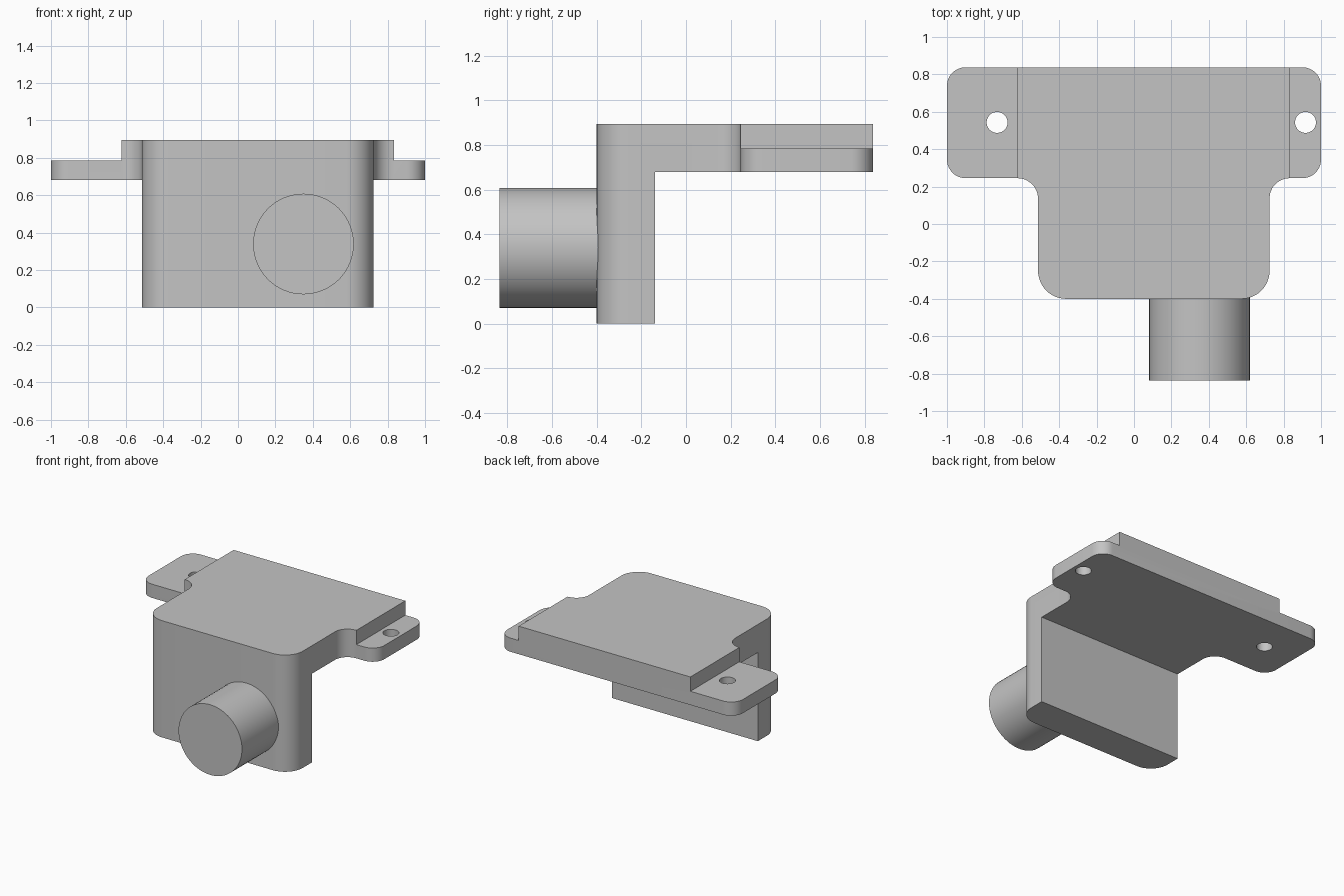
import bpy, bmesh, math
from mathutils import Vector

cube = bpy.data.objects.get("Cube")
if cube:
    bpy.data.objects.remove(cube, do_unlink=True)

GREY = (0.55, 0.55, 0.55, 1)
grey = bpy.data.materials.new("plain grey")
grey.use_nodes = True
grey.diffuse_color = GREY
grey.node_tree.nodes["Principled BSDF"].inputs["Base Color"].default_value = GREY


def rounded(corners, steps=12):
    """Outline with a tangent arc at each (x, y, radius) right-angle corner."""
    pts = []
    n = len(corners)
    for i, (x, y, r) in enumerate(corners):
        c = Vector((x, y))
        a = (Vector(corners[i - 1][:2]) - c).normalized()
        b = (Vector(corners[(i + 1) % n][:2]) - c).normalized()
        for k in range(steps + 1):
            t = k / steps * math.pi / 2
            pts.append(c + r * (a * (1 - math.sin(t)) + b * (1 - math.cos(t))))
    return pts


def prism(name, pts, z0, z1):
    bm = bmesh.new()
    face = bm.faces.new([bm.verts.new((p[0], p[1], z0)) for p in pts])
    top = bmesh.ops.extrude_face_region(bm, geom=[face])["geom"]
    bmesh.ops.translate(bm, vec=(0, 0, z1 - z0),
                        verts=[v for v in top if isinstance(v, bmesh.types.BMVert)])
    bmesh.ops.recalc_face_normals(bm, faces=bm.faces)
    mesh = bpy.data.meshes.new(name)
    bm.to_mesh(mesh)
    bm.free()
    mesh.materials.append(grey)
    ob = bpy.data.objects.new(name, mesh)
    bpy.context.collection.objects.link(ob)
    return ob


def box(name, x0, x1, y0, y1, z0, z1):
    return prism(name, [(x0, y0), (x1, y0), (x1, y1), (x0, y1)], z0, z1)


def disc(x, y, r, n):
    return [(x + r * math.cos(i * math.tau / n), y + r * math.sin(i * math.tau / n))
            for i in range(n)]


def smooth(ob):
    bpy.ops.object.select_all(action="DESELECT")
    ob.select_set(True)
    bpy.context.view_layer.objects.active = ob
    bpy.ops.object.shade_smooth_by_angle(angle=math.radians(30))


# T-shaped bracket: narrow front body flaring into two mounting ears
outline = rounded([(-0.513, -0.4, 0.15), (0.725, -0.4, 0.15),
                   (0.725, 0.245, 0.107), (1, 0.245, 0.1),
                   (1, 0.838, 0.1), (-1, 0.838, 0.1),
                   (-1, 0.245, 0.1), (-0.513, 0.245, 0.11)])
bracket = prism("bracket", outline, 0, 0.895)

# Cutters: space under the plate, ear steps and screw holes
cutters = [box("underside_cutter", -1.2, 1.2, -0.138, 1, -0.2, 0.68),
           box("right_step_cutter", -1.2, -0.624, 0, 1, 0.785, 1),
           box("left_step_cutter", 0.833, 1.2, 0, 1, 0.785, 1),
           prism("right_hole_cutter", disc(-0.732, 0.543, 0.056, 32), 0.5, 1.1),
           prism("left_hole_cutter", disc(0.917, 0.543, 0.056, 32), 0.5, 1.1)]
for cutter in cutters:
    mod = bracket.modifiers.new(cutter.name, "BOOLEAN")
    mod.operation = "DIFFERENCE"
    mod.solver = "EXACT"
    mod.object = cutter
    bpy.context.view_layer.objects.active = bracket
    bpy.ops.object.modifier_apply(modifier=mod.name)
    bpy.data.objects.remove(cutter, do_unlink=True)
smooth(bracket)

# Round boss on the front, sunk into the body's rounded corner
boss = prism("front_boss", disc(0, 0, 0.269, 64), 0, 0.5)
boss.rotation_euler.x = math.pi / 2
boss.location = (0.35, -0.336, 0.339)
smooth(boss)
